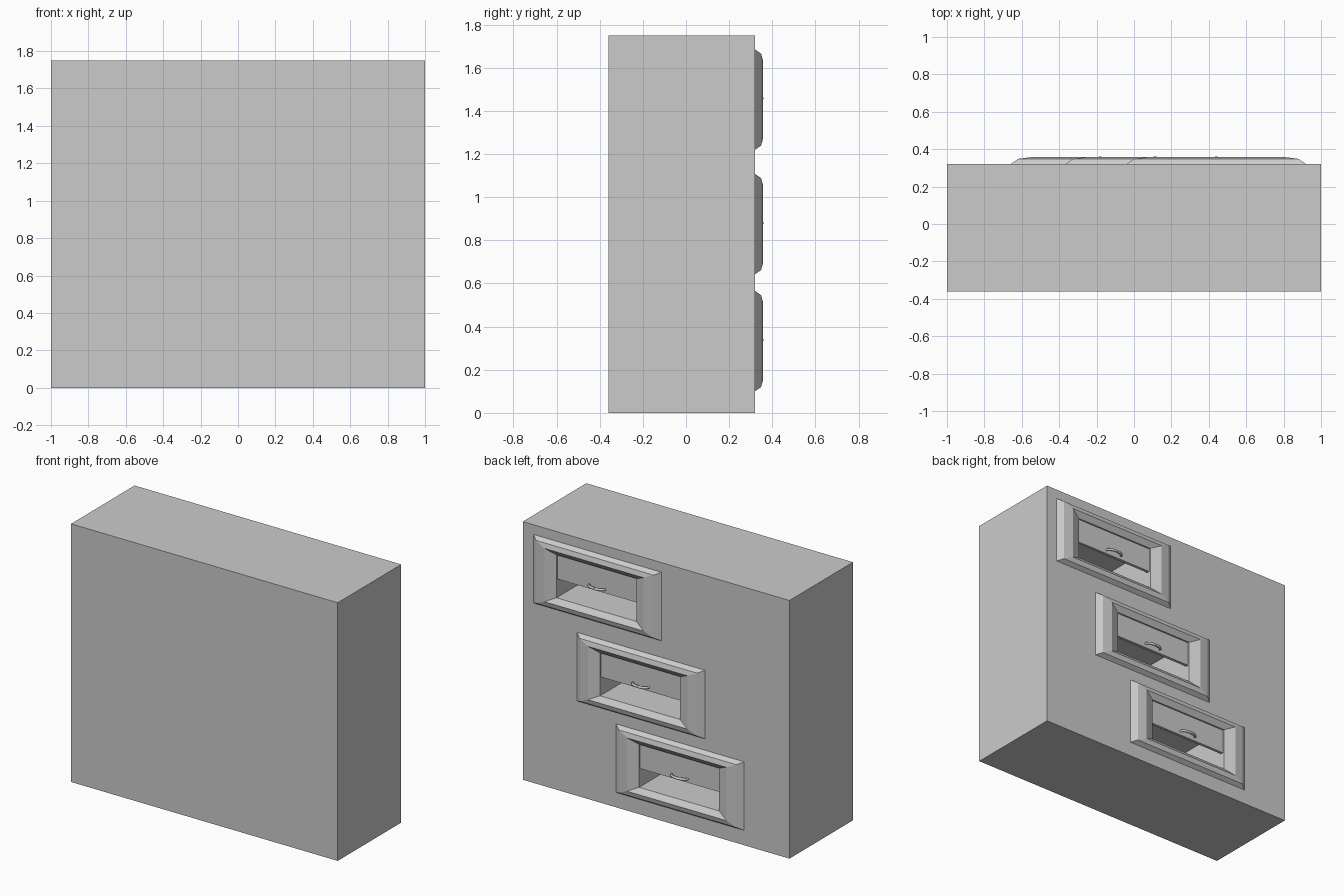
import bpy, bmesh, math

if "Cube" in bpy.data.objects:
    bpy.data.objects.remove(bpy.data.objects["Cube"])

FRONT = 0.32           # plane of the face carrying the openings
W, H = 0.96, 0.465     # outer size of each moulded frame
SQUASH = H / W         # moulding is narrower along top and bottom
DEPTH = 0.62           # depth of each recess
OPEN = 0.18            # width of the moulding at the sides
CENTRES = {"upper": (0.44, 1.452), "middle": (0.113, 0.875), "lower": (-0.18, 0.333)}


def box(name, lo, hi):
    bm = bmesh.new()
    bmesh.ops.create_cube(bm, size=1)
    for v in bm.verts:
        v.co = [(a + b) / 2 + c * (b - a) for a, b, c in zip(lo, hi, v.co)]
    return finish(name, bm)


def finish(name, bm):
    bmesh.ops.recalc_face_normals(bm, faces=bm.faces)
    mesh = bpy.data.meshes.new(name)
    bm.to_mesh(mesh)
    bm.free()
    ob = bpy.data.objects.new(name, mesh)
    bpy.context.collection.objects.link(ob)
    return ob


def moulding(name, cx, cz):
    # inset and y of the moulding cross-section, swept around a rectangle
    profile = [(0, FRONT), (0.04, 0.348), (0.107, 0.357), (OPEN, 0.33), (OPEN, FRONT)]
    bm = bmesh.new()
    rings = []
    for inset, y in profile:
        hx = W / 2 - inset
        hz = hx * SQUASH
        rings.append([bm.verts.new((cx + sx * hx, y, cz + sz * hz))
                      for sx, sz in ((-1, -1), (1, -1), (1, 1), (-1, 1))])
    for a, b in zip(rings, rings[1:] + rings[:1]):
        for i in range(4):
            j = (i + 1) % 4
            bm.faces.new((a[i], a[j], b[j], b[i]))
    return finish(name, bm)


def pull(name, cx, cz):
    # bowed tube handle lying in a horizontal plane
    cu = bpy.data.curves.new(name, 'CURVE')
    cu.dimensions = '3D'
    cu.bevel_depth = 0.009
    cu.bevel_resolution = 2
    cu.use_fill_caps = True
    sp = cu.splines.new('POLY')
    n = 12
    sp.points.add(n)
    for i, p in enumerate(sp.points):
        t = math.pi * i / n
        p.co = (cx - 0.06 * math.cos(t), 0.316 + 0.035 * math.sin(t) ** 0.7, cz, 1)
        p.radius = 0.75 + 0.25 * math.sin(t)
    ob = bpy.data.objects.new(name, cu)
    bpy.context.collection.objects.link(ob)
    bpy.ops.object.select_all(action='DESELECT')
    ob.select_set(True)
    bpy.context.view_layer.objects.active = ob
    bpy.ops.object.convert(target='MESH')
    bpy.ops.object.shade_smooth_by_angle(angle=math.radians(45))


# Main block
body = box("cabinet_body", (-1, -0.36, 0), (1, FRONT, 1.75))
hx = W / 2 - OPEN
hz = hx * SQUASH

for label, (cx, cz) in CENTRES.items():
    # Recess cut into the block
    cutter = box("recess_cutter", (cx - hx, FRONT - DEPTH, cz - hz), (cx + hx, FRONT + 0.1, cz + hz))
    cutter.hide_render = True
    mod = body.modifiers.new("recess", 'BOOLEAN')
    mod.operation = 'DIFFERENCE'
    mod.solver = 'EXACT'
    mod.object = cutter
    bpy.context.view_layer.objects.active = body
    bpy.ops.object.modifier_apply(modifier=mod.name)
    bpy.data.objects.remove(cutter)

    # Frame, half-height flap and its handle
    moulding(label + "_frame", cx, cz)
    box(label + "_flap", (cx - hx, FRONT - 0.02, cz - 0.022), (cx + hx, FRONT, cz + hz))
    pull(label + "_handle", cx, cz + 0.005)
